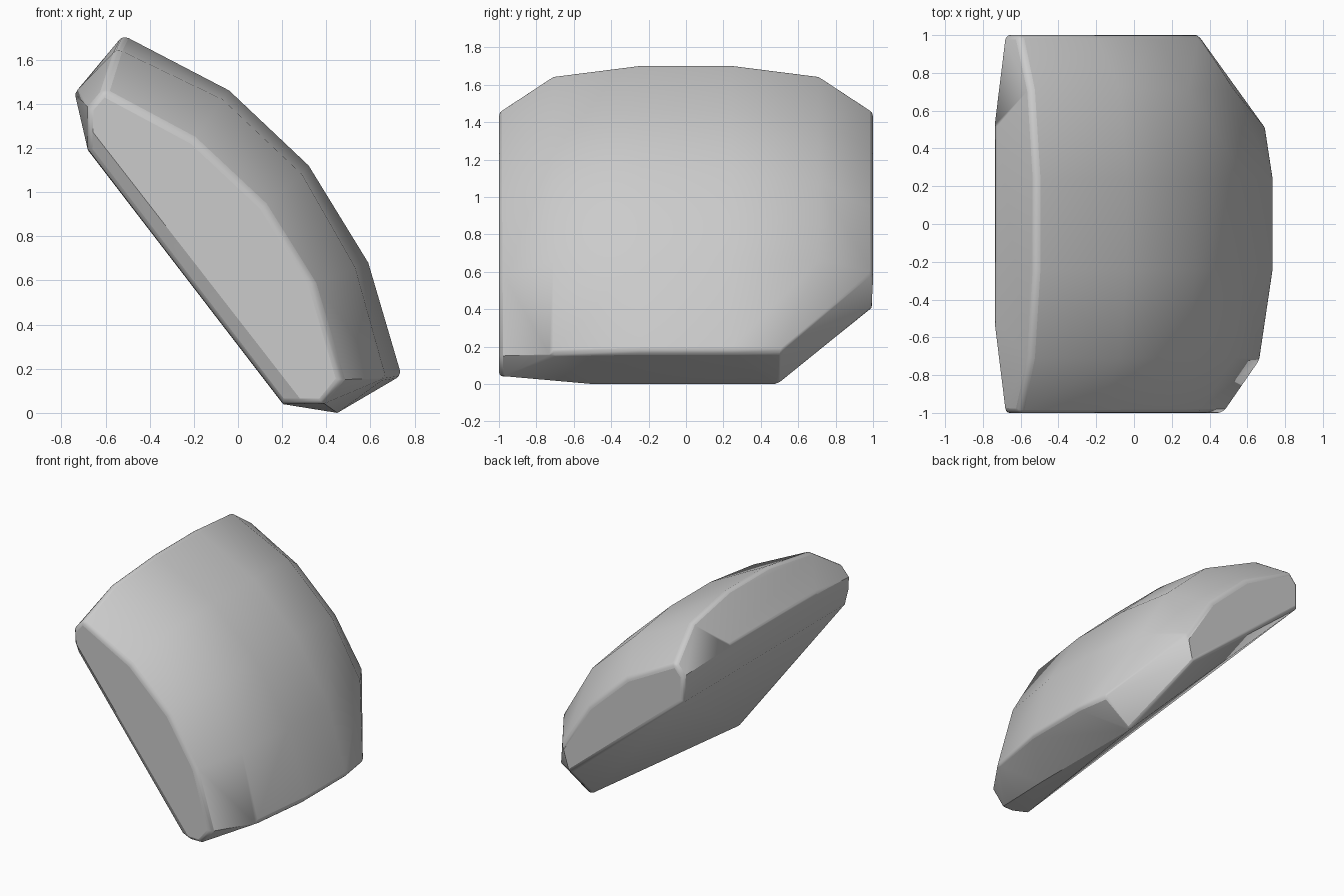
import bpy
import bmesh
import math

cube = bpy.data.objects.get("Cube")
if cube:
    bpy.data.objects.remove(cube)

# Plain grey material
grey = bpy.data.materials.new("plain_grey")
grey.use_nodes = True
colour = (0.6, 0.6, 0.6, 1)
grey.diffuse_color = colour
grey.node_tree.nodes["Principled BSDF"].inputs["Base Color"].default_value = colour

# Arched outer profiles (x, z), from the top rim to the bottom rim
crown = [(-.52, 1.71), (-.04, 1.46), (.32, 1.12), (.59, .68), (.74, .17)]
shoulder = [(-.55, 1.65), (-.07, 1.42), (.29, 1.08), (.53, .66), (.67, .16)]
end = [(-.68, 1.38), (-.61, 1.46), (-.2, 1.24), (.12, .94), (.34, .59), (.47, .15)]


def station(profile, y):
    return [(x, y, z) for x, z in profile]


points = station(crown, -.24) + station(crown, .24)
points += station(shoulder, -.71) + station(shoulder[:-1], .71)
points += station(end, -1) + station(end[:-1], 1)

# Rims at the top and bottom
for y in (-.5, .5):
    points += [(-.74, y, 1.45), (.45, y, 0)]

# Chamfered underside and the cut lower back corner
points += [(.38, -1, .04), (.3, -1, .04), (-.68, -1, 1.3)]
points += [(.2, -.95, .04), (-.68, -.95, 1.19), (-.68, 1, 1.19)]
points += [(.7, .5, .17), (.28, 1, .4)]

# Solid panel wrapped round the stations
bm = bmesh.new()
for p in points:
    bm.verts.new(p)
hull = bmesh.ops.convex_hull(bm, input=bm.verts)
loose = [v for v in bm.verts if not v.link_faces]
bmesh.ops.delete(bm, geom=loose, context='VERTS')
bmesh.ops.dissolve_limit(bm, angle_limit=math.radians(3), verts=bm.verts, edges=bm.edges)
bmesh.ops.recalc_face_normals(bm, faces=bm.faces)
mesh = bpy.data.meshes.new("curved_panel")
bm.to_mesh(mesh)
bm.free()
mesh.materials.append(grey)
panel = bpy.data.objects.new("curved_panel", mesh)
bpy.context.collection.objects.link(panel)

# Softened rim
bevel = panel.modifiers.new("soft_rim", 'BEVEL')
bevel.width = .025
bevel.segments = 3
bevel.limit_method = 'ANGLE'
bevel.angle_limit = math.radians(48)

bpy.context.view_layer.objects.active = panel
panel.select_set(True)
bpy.ops.object.shade_smooth_by_angle(angle=math.radians(30))
